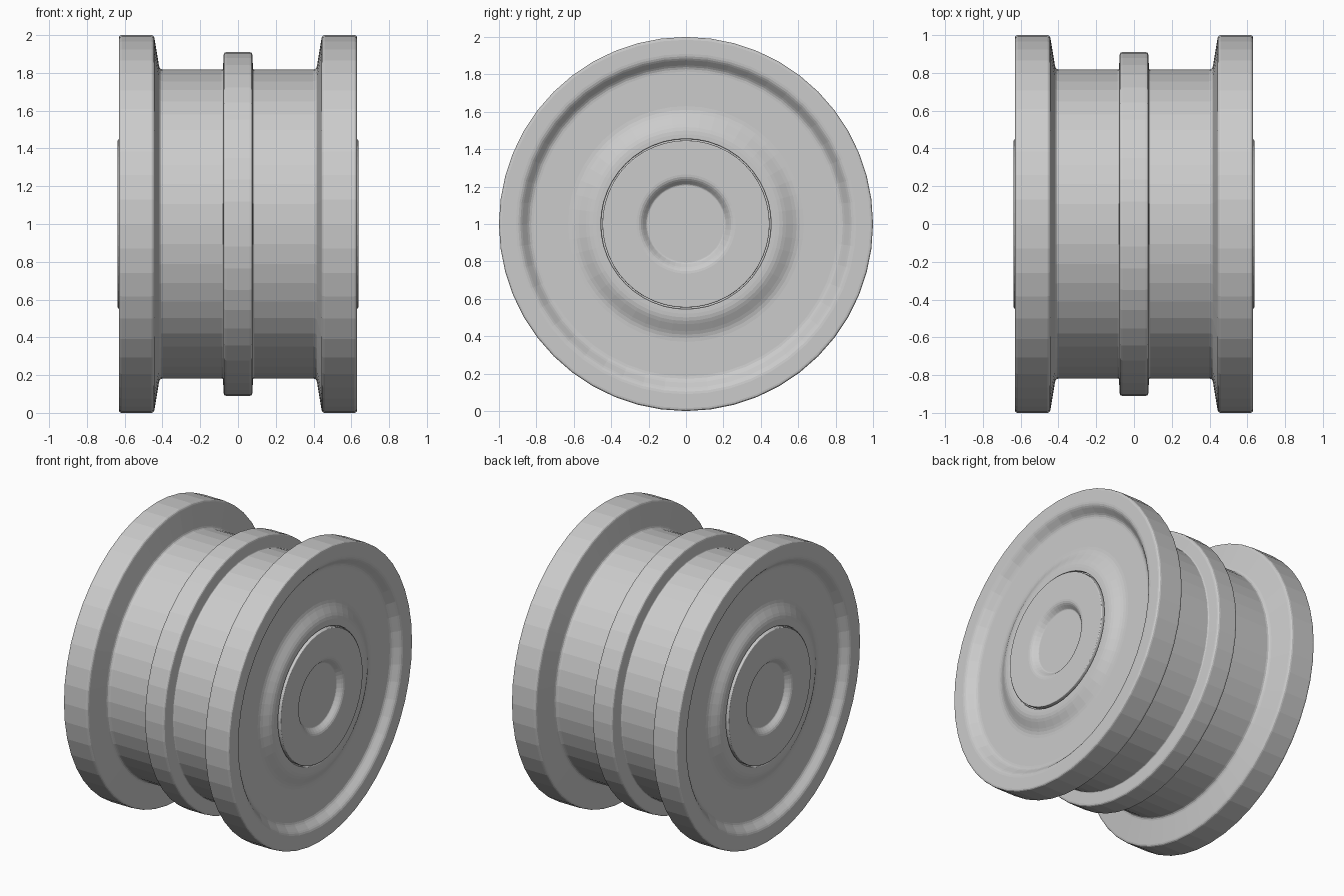
import bpy
import bmesh
from math import cos, sin, tau
from mathutils import Vector

SIDES = 48
AXLE_HEIGHT = 1.0

cube = bpy.data.objects.get("Cube")
if cube:
    bpy.data.objects.remove(cube, do_unlink=True)


def rounded(profile, steps=3):
    """Turn (x, radius, fillet) corners into a smooth list of (x, radius)."""
    pts = [Vector(p[:2]) for p in profile]
    out = [pts[0]]
    for before, corner, after, spec in zip(pts, pts[1:], pts[2:], profile[1:]):
        fillet = spec[2]
        if not fillet:
            out.append(corner)
            continue
        a = corner + (before - corner).normalized() * fillet
        b = corner + (after - corner).normalized() * fillet
        for k in range(steps + 1):
            t = k / steps
            out.append(a * (1 - t) ** 2 + corner * 2 * t * (1 - t) + b * t * t)
    return out + [pts[-1]]


def mirrored(profile):
    """Reflect a profile to the other end, keeping it running towards +x."""
    return [(-x, r, f) for x, r, f in reversed(profile)]


def lathe(name, profile):
    """Spin a profile around the x axis."""
    bm = bmesh.new()
    rings = []
    for x, r in rounded(profile):
        count = SIDES if r > 0 else 1
        ring = [bm.verts.new((x, r * cos(tau * j / SIDES), r * sin(tau * j / SIDES)))
                for j in range(count)]
        rings.append(ring)
    for a, b in zip(rings, rings[1:]):
        for j in range(SIDES):
            n = (j + 1) % SIDES
            corners = [a[j % len(a)], a[n % len(a)], b[n % len(b)], b[j % len(b)]]
            bm.faces.new(list(dict.fromkeys(corners)))
    mesh = bpy.data.meshes.new(name)
    bm.to_mesh(mesh)
    bm.free()
    obj = bpy.data.objects.new(name, mesh)
    obj.location.z = AXLE_HEIGHT
    bpy.context.collection.objects.link(obj)
    return obj


# Half of the roller: centre rib, drum, flange, dished web, raised boss, groove
half_body = [
    (0.075, 0.91, 0.015),
    (0.08, 0.818, 0.008),
    (0.415, 0.818, 0.018),
    (0.445, 1.0, 0.015),
    (0.63, 1.0, 0.015),
    (0.63, 0.89, 0.02),
    (0.575, 0.835, 0.02),
    (0.575, 0.60, 0.03),
    (0.625, 0.51, 0.03),
    (0.625, 0.455, 0.006),
    (0.60, 0.455, 0),
    (0.60, 0.447, 0),
]
lathe("roller_body", mirrored(half_body) + half_body)

# Hub caps with a dished centre
cap = [
    (0.60, 0.447, 0),
    (0.637, 0.447, 0.006),
    (0.637, 0.245, 0.02),
    (0.60, 0.21, 0.006),
    (0.60, 0, 0),
]
lathe("left_hub_cap", cap)
lathe("right_hub_cap", mirrored(cap))
